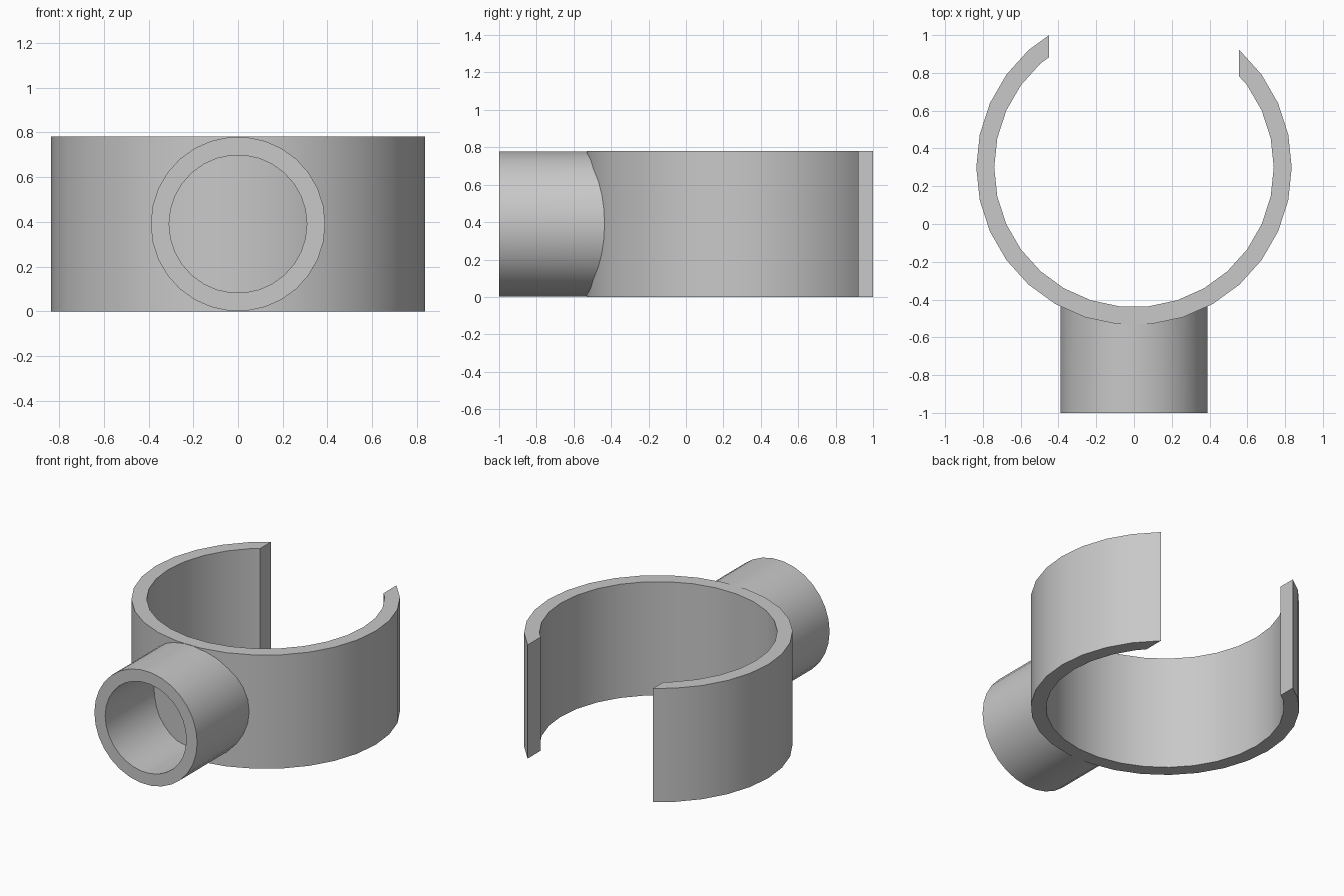
import bpy, bmesh, math

cube = bpy.data.objects.get("Cube")
if cube:
    bpy.data.objects.remove(cube, do_unlink=True)

SIDES = 30
STEP = 2 * math.pi / SIDES
HEIGHT = 0.78
RING_Y, RING_OUTER, RING_INNER = 0.30, 0.835, 0.74
CUT_LEFT, CUT_RIGHT = 0.556, -0.45       # the opening at the back
TUBE_OUTER, TUBE_INNER, TUBE_FRONT = 0.39, 0.308, -1.0

grey = bpy.data.materials.new("plain grey")
grey.use_nodes = True
grey.diffuse_color = (0.58, 0.58, 0.58, 1)
grey.node_tree.nodes["Principled BSDF"].inputs["Base Color"].default_value = (0.58, 0.58, 0.58, 1)


def finish(name, bm):
    bmesh.ops.recalc_face_normals(bm, faces=bm.faces)
    mesh = bpy.data.meshes.new(name)
    bm.to_mesh(mesh)
    bm.free()
    mesh.materials.append(grey)
    obj = bpy.data.objects.new(name, mesh)
    bpy.context.collection.objects.link(obj)
    bpy.ops.object.select_all(action='DESELECT')
    obj.select_set(True)
    bpy.context.view_layer.objects.active = obj
    bpy.ops.object.shade_smooth_by_angle(angle=math.radians(30))


def loft(bm, loops, closed):
    """Join neighbouring loops of vertices, the last one back to the first."""
    count = len(loops[0])
    for a, b in zip(loops, loops[1:] + loops[:1]):
        for i in range(count if closed else count - 1):
            j = (i + 1) % count
            bm.faces.new((a[i], a[j], b[j], b[i]))


def open_arc(radius):
    """Faceted arc trimmed by upright cuts on both sides of the opening."""
    full = [(radius * math.cos(k * STEP), RING_Y + radius * math.sin(k * STEP))
            for k in range(SIDES // 4, SIDES + SIDES // 4 + 1)]

    def kept(p):
        return p[1] < RING_Y or p[0] < CUT_RIGHT or p[0] > CUT_LEFT

    points = []
    for p, q in zip(full, full[1:]):
        if kept(p):
            points.append(p)
        if kept(p) != kept(q):
            x = CUT_RIGHT if p[0] < 0 else CUT_LEFT
            t = (x - p[0]) / (q[0] - p[0])
            points.append((x, p[1] + t * (q[1] - p[1])))
    return points


# Open clamp ring: outer and inner walls, rims and two end faces
bm = bmesh.new()
outer, inner = open_arc(RING_OUTER), open_arc(RING_INNER)
walls = []
for arc in (outer, inner):
    walls.append([[bm.verts.new((x, y, z)) for x, y in arc] for z in (0, HEIGHT)])
for low, high in walls:
    for i in range(len(low) - 1):
        bm.faces.new((low[i], low[i + 1], high[i + 1], high[i]))
(out_low, out_high), (in_low, in_high) = walls
for o, n in ((out_low, in_low), (out_high, in_high)):
    # the inner arc may have fewer corners, so pair them from the right-hand end
    m = min(len(o), len(n))
    for i in range(m - 1):
        bm.faces.new((o[i], o[i + 1], n[i + 1], n[i]))
    longer, other = (o, n) if len(o) > len(n) else (n, o)
    for i in range(m - 1, len(longer) - 1):
        bm.faces.new((longer[i], longer[i + 1], other[-1]))
for e in (0, -1):
    bm.faces.new((out_low[e], out_high[e], in_high[e], in_low[e]))
finish("clamp_ring", bm)

# Hollow tube at the front, its back end shaped to the ring's outer wall
bm = bmesh.new()
wall = RING_OUTER * math.cos(STEP / 2)


def tube_loop(radius, at_front):
    loop = []
    for k in range(SIDES):
        x = radius * math.cos(k * STEP)
        z = HEIGHT / 2 + radius * math.sin(k * STEP)
        y = TUBE_FRONT if at_front else RING_Y - math.sqrt(wall ** 2 - x ** 2)
        loop.append(bm.verts.new((x, y, z)))
    return loop


loft(bm, [tube_loop(TUBE_OUTER, True), tube_loop(TUBE_OUTER, False),
          tube_loop(TUBE_INNER, False), tube_loop(TUBE_INNER, True)], True)
finish("front_tube", bm)
